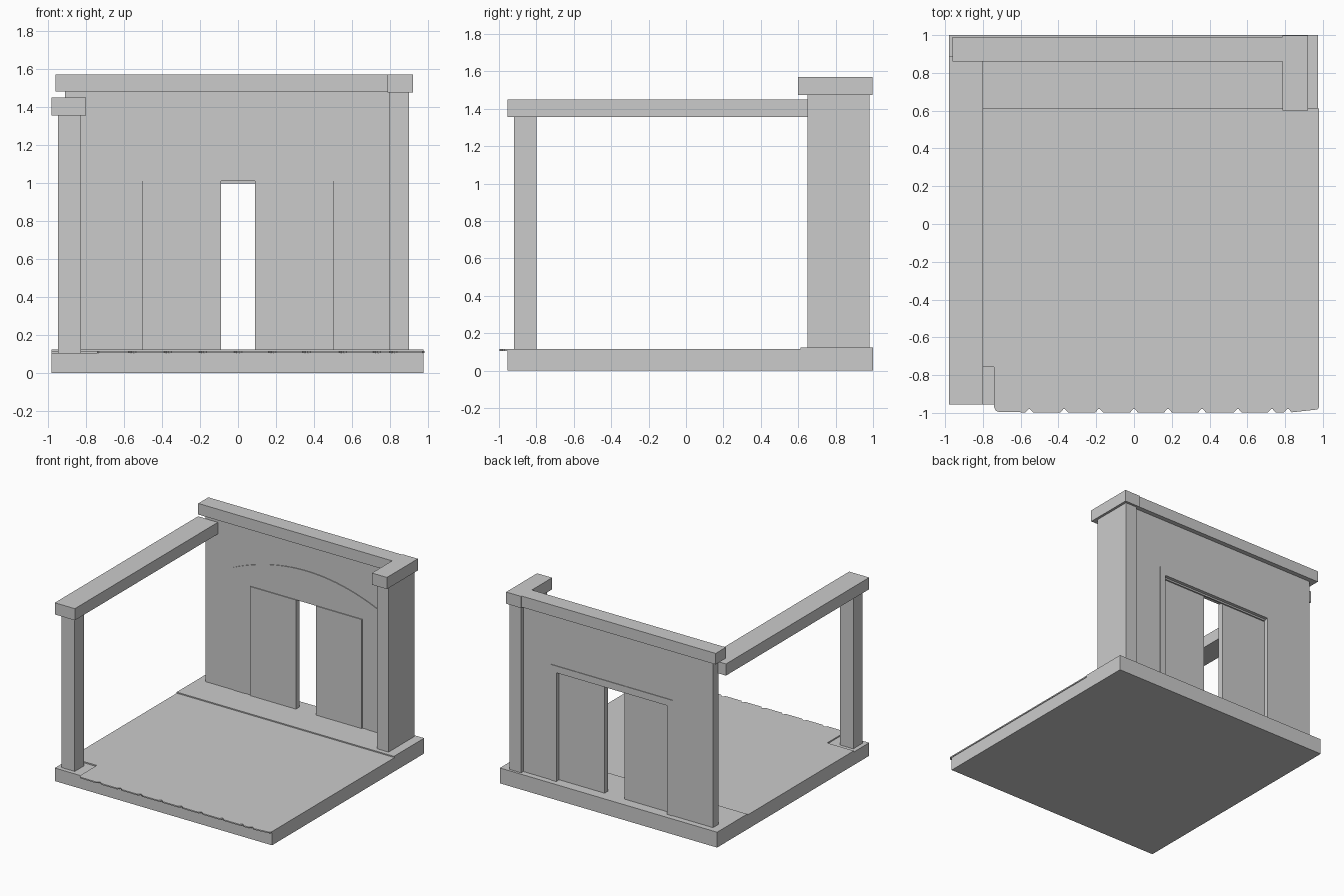
import bpy, math

if "Cube" in bpy.data.objects:
    bpy.data.objects.remove(bpy.data.objects["Cube"])


def prism(name, pts, a, b, plane="xz"):
    """Extrude an outline: plane 'xz' runs along y, plane 'xy' runs along z."""
    place = (lambda p, t: (p[0], t, p[1])) if plane == "xz" else (lambda p, t: (p[0], p[1], t))
    n = len(pts)
    verts = [place(p, t) for t in (a, b) for p in pts]
    faces = [tuple(range(n))[::-1], tuple(range(n, 2 * n))]
    faces += [(i, (i + 1) % n, (i + 1) % n + n, i + n) for i in range(n)]
    if plane == "xz":
        faces = [f[::-1] for f in faces]
    mesh = bpy.data.meshes.new(name)
    mesh.from_pydata(verts, [], faces)
    # outlines are listed counter-clockwise so normals point outward
    obj = bpy.data.objects.new(name, mesh)
    bpy.context.collection.objects.link(obj)
    return obj


def box(name, x0, x1, y0, y1, z0, z1):
    return prism(name, [(x0, y0), (x1, y0), (x1, y1), (x0, y1)], z0, z1, "xy")


def portal(w_out, top, w_in, top_in, z0):
    """Door-shaped band outline, open at the bottom."""
    return [(-w_out, z0), (-w_in, z0), (-w_in, top_in), (w_in, top_in),
            (w_in, z0), (w_out, z0), (w_out, top), (-w_out, top)]


# Base slab and raised strip under the wall
box("base_slab", -0.98, 0.975, -0.955, 1.0, 0, 0.106)
box("rear_step", -0.98, 0.975, 0.612, 1.0, 0.106, 0.125)

# Floor layer with chipped front edge and a corner cut out for the post
edge = [(-0.74, -0.97), (-0.73, -0.99), (-0.715, -0.995)]
for x in (-0.555, -0.37, -0.185, 0.0, 0.18, 0.36, 0.55, 0.73, 0.815):
    edge += [(x - 0.02, -0.997), (x - 0.004, -0.98), (x + 0.004, -0.98), (x + 0.02, -0.997)]
edge += [(0.97, -0.982), (0.98, -0.97)]
prism("floor_layer", [(-0.98, -0.758), (-0.74, -0.758)] + edge + [(0.98, 0.612), (-0.98, 0.612)],
      0.106, 0.116, "xy")

# Front left post and side beam
box("front_post", -0.945, -0.825, -0.92, -0.80, 0.106, 1.36)
box("side_beam", -0.98, -0.80, -0.955, 0.886, 1.355, 1.45)

# Back wall with doorway, and the right corner pier
wall = [(-0.91, 0.125), (-0.5, 0.125), (-0.5, 1.01), (0.5, 1.01), (0.5, 0.125),
        (0.80, 0.125), (0.80, 1.48), (-0.91, 1.48)]
prism("back_wall", wall, 0.883, 0.952)
box("corner_pier", 0.797, 0.90, 0.65, 0.98, 0.125, 1.476)

# Coping on top of wall and pier
box("wall_coping", -0.96, 0.785, 0.86, 0.99, 1.48, 1.57)
box("pier_coping", 0.785, 0.92, 0.60, 0.998, 1.475, 1.57)

# Door surrounds on both faces and the shallow arch above
prism("front_surround", portal(0.655, 1.08, 0.55, 1.01, 0.125), 0.879, 0.885)
arc = [(0.655 - 1.31 * i / 24, 1.125 + 0.145 * (1 - (1 - 2 * i / 24) ** 2)) for i in range(25)]
prism("arch_panel", [(-0.655, 1.08), (0.655, 1.08)] + arc, 0.877, 0.885)
prism("back_surround", portal(0.547, 1.065, 0.497, 1.01, 0.125), 0.95, 0.957)

# Half-open sliding doors and their head rail
for side, s in (("left", -1), ("right", 1)):
    x0, x1 = sorted((s * 0.09, s * 0.503))
    box("door_" + side, x0, x1, 0.872, 0.918, 0.125, 1.012)
box("door_rail", -0.497, 0.497, 0.918, 0.93, 0.985, 1.012)
for o in [o for o in bpy.data.objects if o.name == "door_rail"]:
    o.location.z = 0.012
